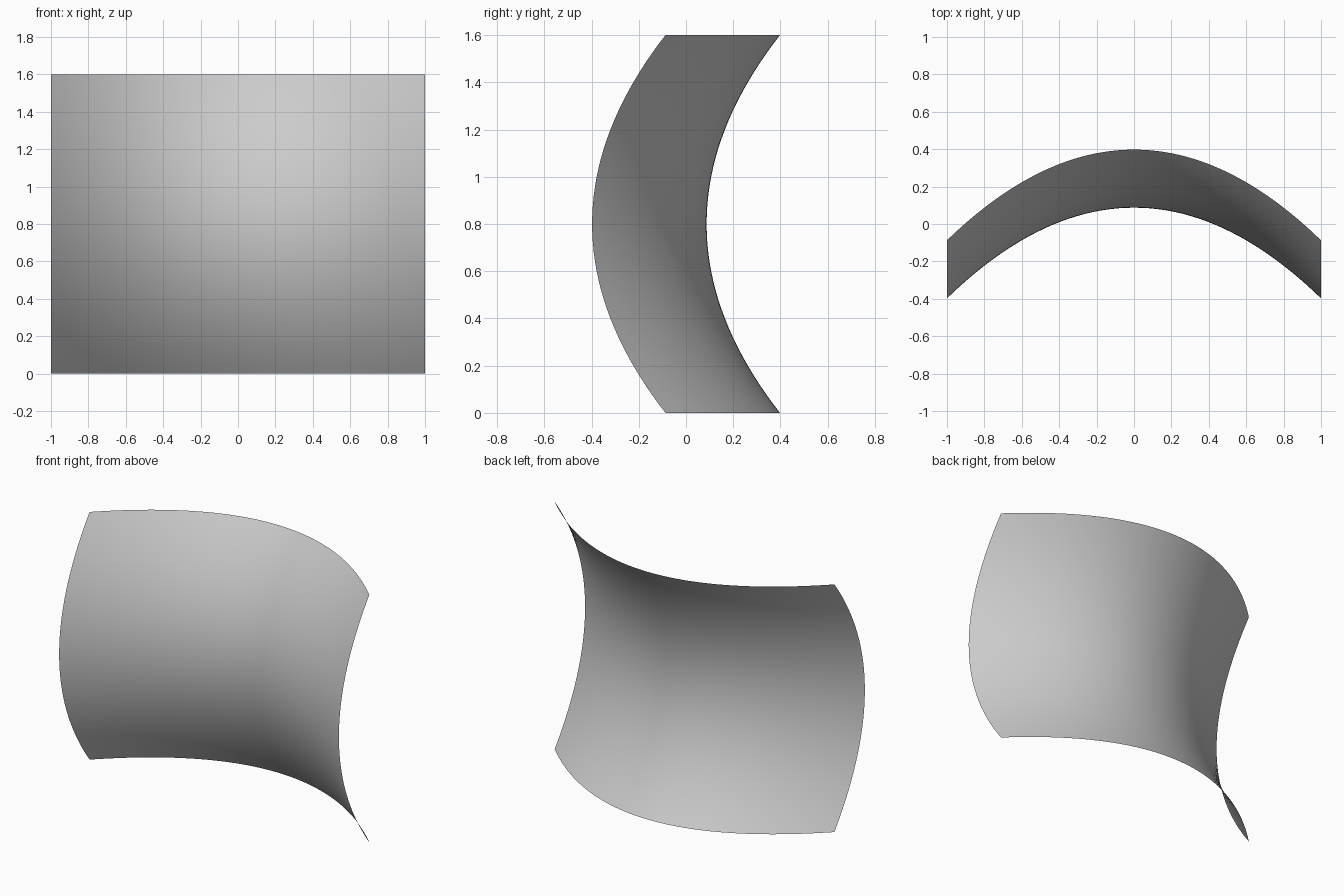
import bpy, bmesh

if "Cube" in bpy.data.objects:
    bpy.data.objects.remove(bpy.data.objects["Cube"])

HALF_W, HALF_H = 1.0, 0.8   # half width (x) and half height (z)
CURVE = 0.485               # saddle curvature, equal in both directions
OFFSET = CURVE * (HALF_W**2 - HALF_H**2) / 2   # centres the depth on y = 0

# Saddle sheet: a flat grid stood upright and bent into a hyperbolic paraboloid
bm = bmesh.new()
bmesh.ops.create_grid(bm, x_segments=50, y_segments=40, size=1.0)
for v in bm.verts:
    x, h = v.co.x * HALF_W, v.co.y * HALF_H
    v.co = (x, CURVE * (h * h - x * x) + OFFSET, h + HALF_H)
for f in bm.faces:
    f.smooth = True

mesh = bpy.data.meshes.new("saddle_sheet")
bm.to_mesh(mesh)
bm.free()
sheet = bpy.data.objects.new("saddle_sheet", mesh)
bpy.context.collection.objects.link(sheet)
